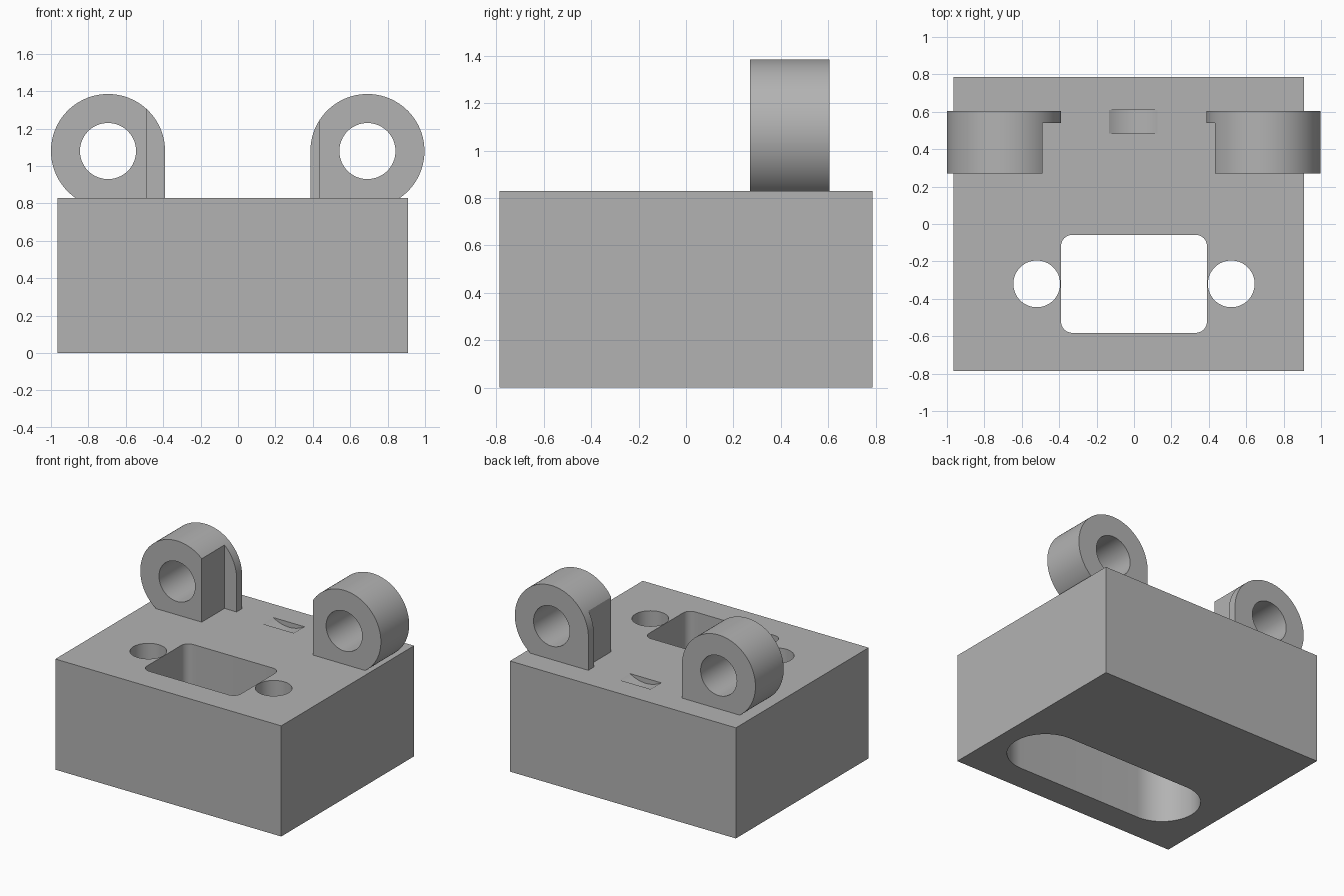
import bpy
import bmesh
from math import sin, cos, acos, asin, pi, radians
from mathutils import Vector

if "Cube" in bpy.data.objects:
    bpy.data.objects.remove(bpy.data.objects["Cube"], do_unlink=True)

grey = bpy.data.materials.new("machined grey")
grey.use_nodes = True
colour = (0.45, 0.45, 0.45, 1)
grey.diffuse_color = colour
grey.node_tree.nodes["Principled BSDF"].inputs["Base Color"].default_value = colour

TOP = 0.83        # top of the block
HOLE_Y = -0.32    # centre line of the vertical openings


def arc(cx, cy, r, start, end, steps):
    return [(cx + r * cos(start + (end - start) * i / steps),
             cy + r * sin(start + (end - start) * i / steps))
            for i in range(steps + 1)]


def circle(cx, cy, r, steps=64):
    return arc(cx, cy, r, 0, 2 * pi, steps)[:-1]


def rounded(x, y, hx, hy, r, steps):
    """Outline of a rectangle with round corners."""
    corners = [(1, 1), (-1, 1), (-1, -1), (1, -1)]
    pts = []
    for i, (sx, sy) in enumerate(corners):
        pts += arc(x + sx * (hx - r), y + sy * (hy - r), r,
                   i * pi / 2, (i + 1) * pi / 2, steps)
    return pts


def prism(name, outline, lo, hi, axis="z"):
    """Extrude an outline along z, or an xz outline along y."""
    def place(p, d):
        return Vector((p[0], p[1], d)) if axis == "z" else Vector((p[0], d, p[1]))
    bm = bmesh.new()
    face = bm.faces.new([bm.verts.new(place(p, lo)) for p in outline])
    grown = bmesh.ops.extrude_face_region(bm, geom=[face])["geom"]
    shift = place((0, 0), hi - lo)
    bmesh.ops.translate(bm, vec=shift,
                        verts=[v for v in grown if isinstance(v, bmesh.types.BMVert)])
    bmesh.ops.remove_doubles(bm, verts=bm.verts, dist=1e-5)
    bmesh.ops.recalc_face_normals(bm, faces=bm.faces)
    mesh = bpy.data.meshes.new(name)
    bm.to_mesh(mesh)
    bm.free()
    mesh.materials.append(grey)
    obj = bpy.data.objects.new(name, mesh)
    bpy.context.collection.objects.link(obj)
    return obj


def cut(obj, cutter):
    cutter.hide_render = True
    mod = obj.modifiers.new("cut", "BOOLEAN")
    mod.operation = "DIFFERENCE"
    mod.solver = "EXACT"
    mod.object = cutter
    with bpy.context.temp_override(object=obj, active_object=obj):
        bpy.ops.object.modifier_apply(modifier=mod.name)
    bpy.data.objects.remove(cutter, do_unlink=True)


def box(x0, x1, y0, y1):
    return [(x0, y0), (x1, y0), (x1, y1), (x0, y1)]


# Block with a long slot below and a window and two bores through the top
block = prism("block", box(-0.965, 0.91, -0.787, 0.787), 0, TOP)
cut(block, prism("slot_cutter", rounded(0, HOLE_Y, 0.78, 0.2625, 0.2624, 16), -0.1, 0.415))
cut(block, prism("window_cutter", rounded(0, HOLE_Y, 0.39, 0.262, 0.06, 8), 0.3, 1))
for side in (-1, 1):
    cut(block, prism("bore_cutter", circle(side * 0.52, HOLE_Y, 0.125), 0.3, 1))

# Shallow scoop near the back of the top face
half, depth = 0.13, 0.038
radius = (half ** 2 + depth ** 2) / (2 * depth)
cut(block, prism("scoop_cutter", circle(-0.005, TOP - depth + radius, radius, 96),
                 0.485, 0.61, "y"))

# Pair of hinge lugs, each with a stepped inner side and a cross bore
R, AXIS_Z, BACK, FRONT, STEP = 0.305, 1.08, 0.605, 0.27, 0.54
lugs = []
for name, side, cx, inner in (("right_lug", -1, -0.695, -0.49), ("left_lug", 1, 0.692, 0.432)):
    foot = pi + asin((AXIS_Z - TOP) / R)
    half_profile = [(R, TOP)] + arc(0, AXIS_Z, R, 0, foot, 64)
    lug = prism(name, [(cx - side * x, z) for x, z in half_profile], FRONT, BACK, "y")
    edge = cx - side * (R + 0.1)
    cut(lug, prism("step_cutter", box(min(inner, edge), max(inner, edge), FRONT - 0.1, STEP),
                   TOP - 0.1, AXIS_Z + R + 0.1))
    cut(lug, prism("pin_cutter", circle(cx, AXIS_Z, 0.15), FRONT - 0.1, BACK + 0.1, "y"))
    lugs.append(lug)

# Smooth the curved walls and keep the edges crisp
bpy.ops.object.select_all(action="DESELECT")
for obj in [block] + lugs:
    obj.select_set(True)
bpy.context.view_layer.objects.active = block
bpy.ops.object.shade_smooth_by_angle(angle=radians(25))
